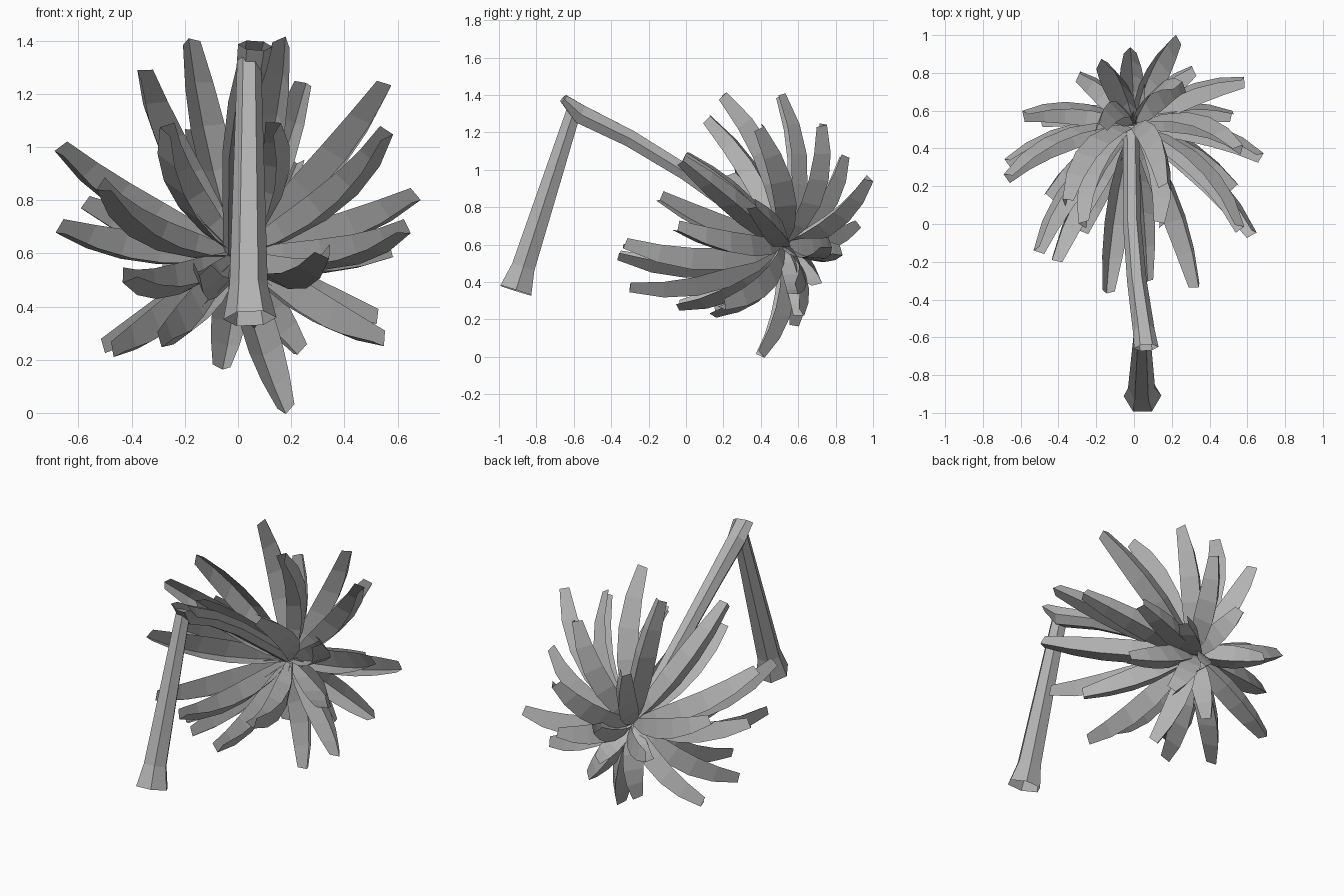
import bpy, math
from mathutils import Vector as V

if "Cube" in bpy.data.objects:
    bpy.data.objects.remove(bpy.data.objects["Cube"])

grey = bpy.data.materials.new("dull_grey")
grey.diffuse_color = (.45, .45, .45, 1)
grey.use_nodes = True
grey.node_tree.nodes["Principled BSDF"].inputs["Base Color"].default_value = grey.diffuse_color

def make(name, verts, faces):
    me = bpy.data.meshes.new(name)
    me.from_pydata([tuple(v) for v in verts], [], faces)
    me.update()
    me.materials.append(grey)
    ob = bpy.data.objects.new(name, me)
    bpy.context.collection.objects.link(ob)
    return ob

def tube(name, path, radii, squash=1, n=6):
    """n-sided tapering tube along a path, open at its start; squash flattens the first ring"""
    pts = [V(p) for p in path]
    verts, faces = [], []
    for i, p in enumerate(pts):
        t = (pts[min(i + 1, len(pts) - 1)] - pts[max(i - 1, 0)]).normalized()
        a = (V((1, 0, 0)) - t * t.x).normalized()
        b = t.cross(a)
        sq = squash if i == 0 else 1
        for k in range(n):
            w = 2 * math.pi * k / n
            verts.append(p + (a * math.cos(w) + b * math.sin(w) * sq) * radii[i])
    for i in range(len(pts) - 1):
        for k in range(n):
            j = (k + 1) % n
            faces.append((i*n + k, i*n + j, i*n + n + j, i*n + n + k))
    faces.append(tuple(range(len(verts) - n, len(verts))))
    return make(name, verts, faces)

# standing lower trunk with a flared, hollow foot
tube("lower_trunk", [(.045, -.91, .355), (.04, -.87, .48), (.042, -.595, 1.33)],
     [.1, .072, .045])
# snapped upper trunk, splintered flat at the break, leaning down to the crown
tube("upper_trunk", [(.065, -.655, 1.382), (.052, -.565, 1.298), (.015, -.3, 1.168),
                     (-.01, 0, .985), (-.015, .5, .62)],
     [.065, .058, .052, .048, .042], squash=.4)

CROWN = V((0, .52, .595))
AXIS = V((0, .79, -.61))
HALF = [.016, .053, .067, .066, .055, .034]
FOLD = .72

def frond(i, tip):
    """deeply folded leaf that arches along the crown axis and bends back to its tip"""
    tip = V(tip)
    d = tip - CROWN
    bow = AXIS - d * (AXIS.dot(d) / d.length_squared)
    bow.normalize()
    ctrl = CROWN + d * .5 + bow * .22 * d.length
    verts, faces = [], []
    n = len(HALF)
    for k, h in enumerate(HALF):
        t = k / (n - 1)
        p = CROWN * (1 - t)**2 + ctrl * 2*t*(1 - t) + tip * t*t
        tan = ((ctrl - CROWN) * (1 - t) + (tip - ctrl) * t).normalized()
        side = tan.cross(bow).normalized()
        up = side.cross(tan)
        verts += [p - side*h - up*h*FOLD, p + up*h*FOLD, p + side*h - up*h*FOLD]
    for k in range(n - 1):
        a = 3 * k
        faces += [(a, a + 3, a + 4, a + 1), (a + 1, a + 4, a + 5, a + 2)]
    ob = make(f"palm_frond_{i + 1}", verts, faces)
    # face the outer side of the crown
    if ob.data.polygons[4].normal.dot(bow) < 0:
        ob.data.flip_normals()

# frond tips, read round the crown
tips = [
    (.22, .98, .95), (-.02, .92, .71), (-.17, .85, 1.07), (-.29, .79, .55), (.31, .82, .56),
    (.58, .76, .6), (.52, .58, .35), (.67, .36, .81), (.63, -.05, .69), (.33, -.33, .6),
    (.25, .73, 1.24), (.56, .4, 1.23), (.56, -.02, 1.05), (.17, .2, 1.4), (-.18, .51, 1.4),
    (-.36, .12, 1.28), (-.67, .25, .99), (-.67, .33, .69), (-.5, .55, .24),
    (-.58, .58, .78), (-.51, -.14, .85), (-.42, -.19, .51),
]
tips += [
    (-.14, -.36, .54), (.07, -.3, .37), (.18, .4, .01), (-.06, .58, .17), (-.28, -.04, .27),
    (.54, .2, .27), (-.27, 0, 1.07), (.14, 0, 1.08), (.23, .61, .23), (.1, .71, .4),
    (-.46, .15, .23),
]
for i, t in enumerate(tips):
    frond(i, t)
